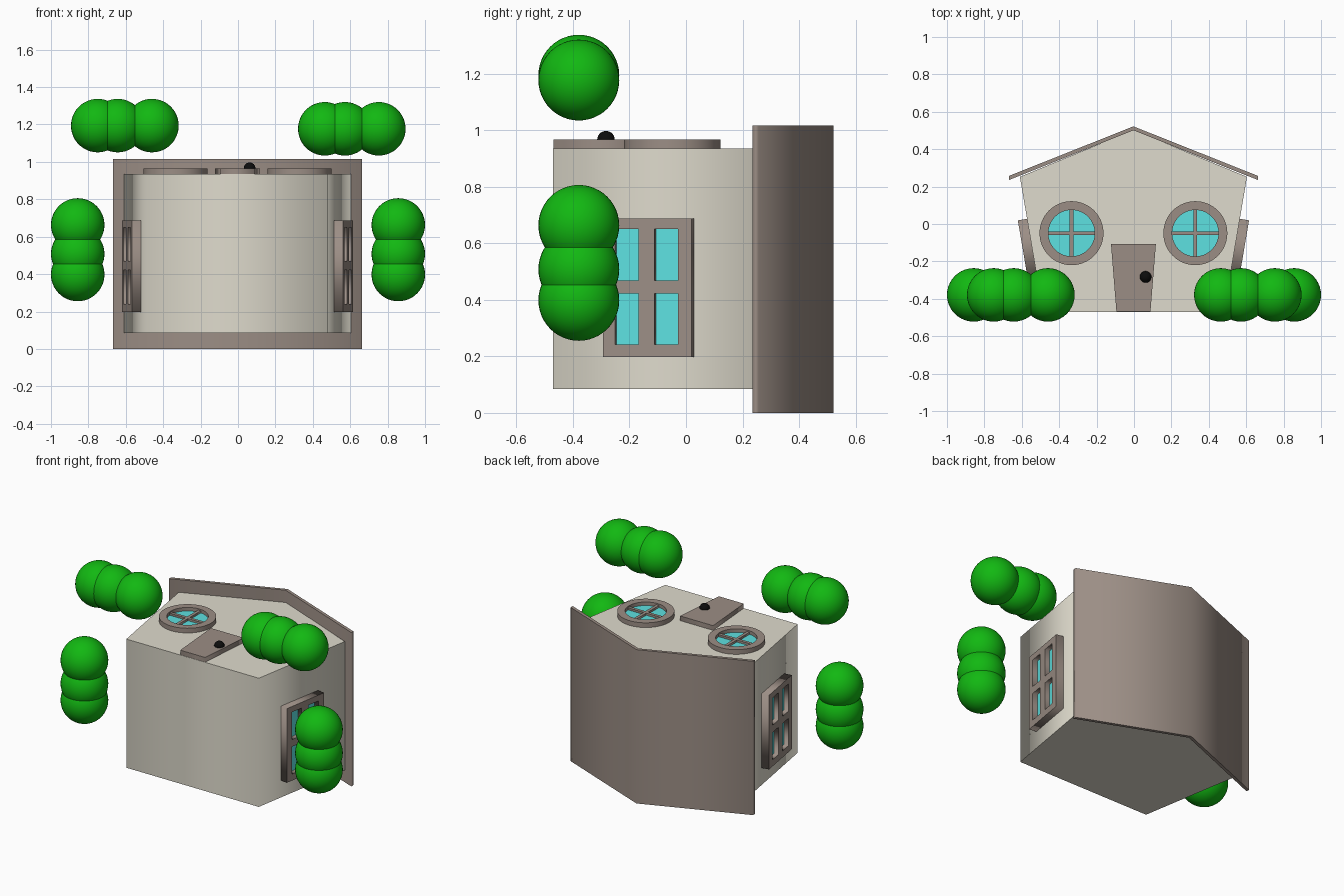
import bpy, bmesh
from math import cos, sin, pi, atan2
from mathutils import Matrix, Vector

if "Cube" in bpy.data.objects:
    bpy.data.objects.remove(bpy.data.objects["Cube"])

CX = -0.003           # house centre line
FRONT = 0.935         # z of the facade (the house lies on its back)


def material(name, rgb):
    m = bpy.data.materials.new(name)
    m.diffuse_color = (*rgb, 1)
    m.use_nodes = True
    m.node_tree.nodes["Principled BSDF"].inputs["Base Color"].default_value = m.diffuse_color
    return m


CREAM = material("cream", (0.74, 0.71, 0.61))
BROWN = material("brown", (0.33, 0.27, 0.235))
GLASS = material("glass", (0.11, 0.75, 0.75))
GREEN = material("green", (0.006, 0.48, 0.006))
BLACK = material("black", (0.004, 0.004, 0.004))


def finish(name, bm, mat, smooth=False):
    bmesh.ops.remove_doubles(bm, verts=bm.verts, dist=1e-5)
    bmesh.ops.recalc_face_normals(bm, faces=bm.faces)
    me = bpy.data.meshes.new(name)
    bm.to_mesh(me)
    bm.free()
    me.materials.append(mat)
    ob = bpy.data.objects.new(name, me)
    bpy.context.collection.objects.link(ob)
    if smooth:
        bpy.ops.object.select_all(action='DESELECT')
        bpy.context.view_layer.objects.active = ob
        ob.select_set(True)
        bpy.ops.object.shade_smooth_by_angle(angle=pi / 6)
    return ob


def extruded(name, loops, z0, z1, mat, matrix=Matrix(), smooth=False):
    """Extrude a filled 2D outline; further loops become holes."""
    cu = bpy.data.curves.new(name, 'CURVE')
    cu.dimensions, cu.fill_mode, cu.extrude = '2D', 'BOTH', (z1 - z0) / 2
    for loop in loops:
        sp = cu.splines.new('POLY')
        sp.points.add(len(loop) - 1)
        for p, (x, y) in zip(sp.points, loop):
            p.co = (x, y, 0, 1)
        sp.use_cyclic_u = True
    tmp = bpy.data.objects.new(name + "_outline", cu)
    bpy.context.collection.objects.link(tmp)
    bpy.context.view_layer.update()
    me = bpy.data.meshes.new_from_object(
        tmp.evaluated_get(bpy.context.evaluated_depsgraph_get()))
    bm = bmesh.new()
    bm.from_mesh(me)
    bpy.data.objects.remove(tmp)
    bpy.data.curves.remove(cu)
    bpy.data.meshes.remove(me)
    bm.transform(matrix @ Matrix.Translation((0, 0, (z0 + z1) / 2)))
    return finish(name, bm, mat, smooth)


def ball(name, centre, r, mat):
    bm = bmesh.new()
    bmesh.ops.create_uvsphere(bm, u_segments=40, v_segments=24, radius=r,
                              matrix=Matrix.Translation(centre))
    finish(name, bm, mat, True)


def rect(x0, x1, y0, y1):
    return [(x0, y0), (x1, y0), (x1, y1), (x0, y1)]


def circle(r, n=64):
    return [(r * cos(2 * pi * i / n), r * sin(2 * pi * i / n)) for i in range(n)]


centre = Matrix.Translation((CX, 0, 0))

# walls, flaring outwards towards the eaves
extruded("walls", [[(-0.484, -0.47), (0.484, -0.47), (0.607, 0.252),
                    (0, 0.503), (-0.607, 0.252)]], 0.085, FRONT, CREAM, centre)

# gabled roof sheet
extruded("roof", [[(-0.666, 0.235), (0, 0.501), (0.666, 0.235),
                   (0.666, 0.257), (0, 0.522), (-0.666, 0.257)]],
         0, 1.016, BROWN, centre)

# door with knob
extruded("door", [[(-0.091, -0.468), (0.091, -0.468), (0.12, -0.107),
                   (-0.12, -0.107)]], FRONT - 0.01, 0.966, BROWN, centre)
ball("door_knob", (0.062, -0.283, 0.966), 0.031, BLACK)

# round front windows
for side, s in (("left", -1), ("right", 1)):
    m = Matrix.Translation((CX + s * 0.331, -0.049, 0))
    extruded(side + "_round_frame", [circle(0.171), circle(0.124)],
             FRONT - 0.01, 0.966, BROWN, m, True)
    extruded(side + "_round_glass", [circle(0.13)], FRONT - 0.01, 0.943, GLASS, m)
    for tag, bar in (("upright", rect(-0.01, 0.01, -0.126, 0.126)),
                     ("cross", rect(-0.126, 0.126, -0.01, 0.01))):
        extruded(f"{side}_round_{tag}_bar", [bar], FRONT, 0.957, BROWN, m)

# side windows, set on the sloping walls: local x runs up the wall, z points out
tilt = atan2(0.607 - 0.484, 0.252 + 0.47)
c, s = cos(tilt), sin(tilt)
wall = Matrix(((s, 0, c, 0.484), (c, 0, -s, -0.47), (0, 1, 0, 0), (0, 0, 0, 1)))
panes = [rect(x0, x0 + 0.084, y0, y0 + 0.181)
         for x0 in (0.231, 0.372) for y0 in (0.241, 0.469)]
for side, sx in (("left", -1), ("right", 1)):
    m = centre @ Matrix.Diagonal((sx, 1, 1, 1)) @ wall
    extruded(side + "_window_frame", [rect(0.188, 0.505, 0.198, 0.688)] + panes,
             -0.005, 0.05, BROWN, m)
    extruded(side + "_window_glass", [rect(0.21, 0.48, 0.22, 0.67)],
             -0.004, 0.018, GLASS, m)

# bushes: rows of three balls
rows = {
    "left_side": [(-0.857, z) for z in (0.663, 0.508, 0.398)],
    "right_side": [(0.857, z) for z in (0.663, 0.508, 0.398)],
    "left_front": [(x, 1.194) for x in (-0.75, -0.643, -0.46)],
    "right_front": [(x, 1.177) for x in (0.464, 0.572, 0.753)],
}
for row, spots in rows.items():
    for i, (x, z) in enumerate(spots, 1):
        ball(f"{row}_bush_{i}", (x, -0.379, z), 0.143, GREEN)
